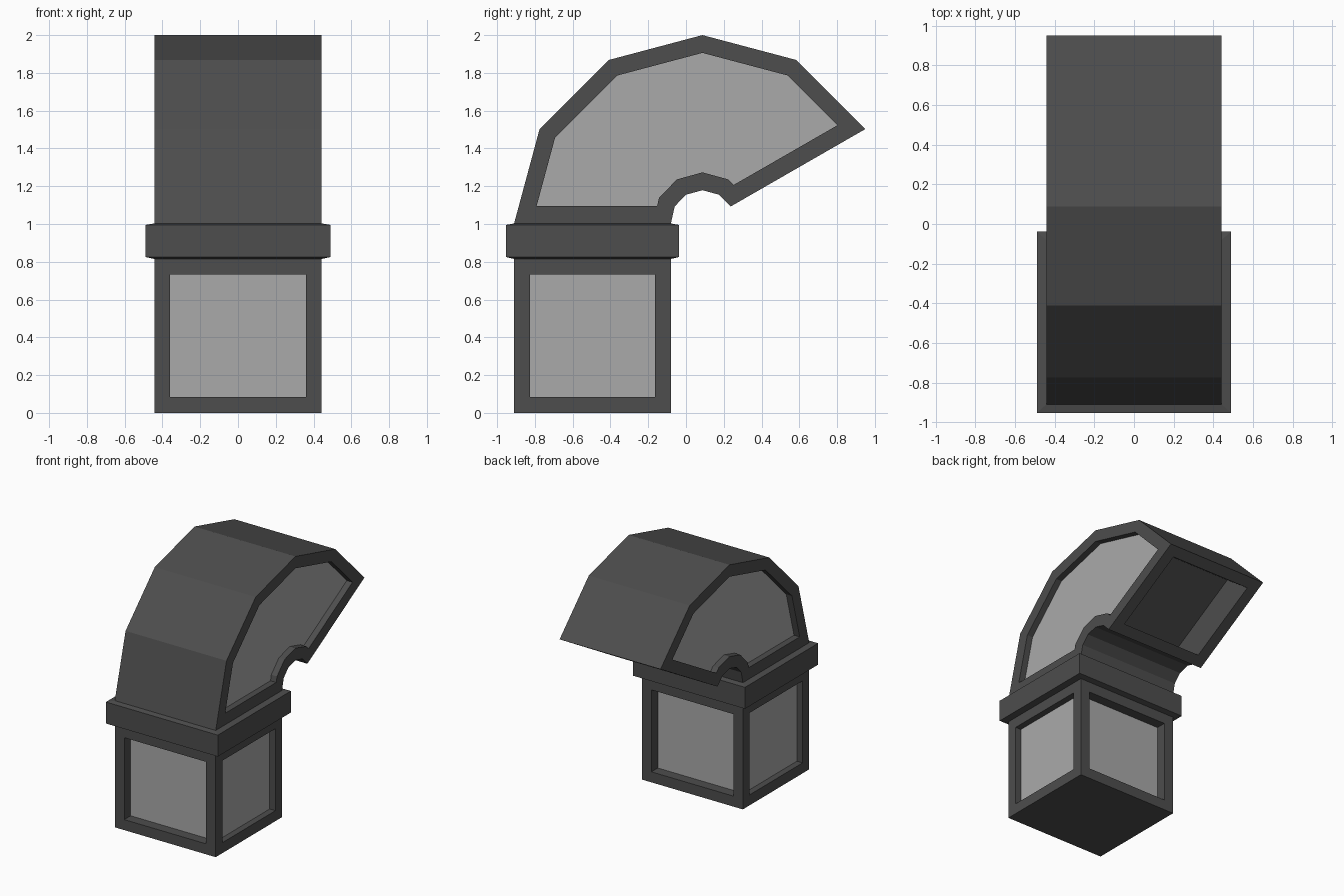
import bpy, bmesh
from mathutils import Vector

if "Cube" in bpy.data.objects:
    bpy.data.objects.remove(bpy.data.objects["Cube"])


def material(name, v):
    m = bpy.data.materials.new(name)
    m.diffuse_color = (v, v, v, 1)
    m.use_nodes = True
    m.node_tree.nodes["Principled BSDF"].inputs["Base Color"].default_value = m.diffuse_color
    return m


frame_mat = material("dark_frame", 0.075)
panel_mat = material("grey_panel", 0.4)


def finish(bm, name):
    me = bpy.data.meshes.new(name)
    bm.to_mesh(me)
    bm.free()
    me.materials.append(frame_mat)
    me.materials.append(panel_mat)
    ob = bpy.data.objects.new(name, me)
    bpy.context.collection.objects.link(ob)
    return ob


def face_towards(bm, *d):
    """Face whose normal points most nearly along d."""
    bm.normal_update()
    return max(bm.faces, key=lambda f: f.normal.dot(Vector(d).normalized()))


def recess(bm, f, border, depth, mat=1):
    """Sink a bordered panel with straight walls into one face."""
    bmesh.ops.inset_individual(bm, faces=[f], thickness=border, use_even_offset=True)
    bmesh.ops.inset_individual(bm, faces=[f], thickness=0, depth=-depth)
    f.material_index = mat


def extrude_profile(pts, half):
    """Prism along x from a (y, z) outline."""
    bm = bmesh.new()
    rings = [[bm.verts.new((x, y, z)) for y, z in pts] for x in (-half, half)]
    bm.faces.new(rings[0])
    bm.faces.new(rings[1])
    n = len(pts)
    for i in range(n):
        j = (i + 1) % n
        bm.faces.new((rings[0][i], rings[0][j], rings[1][j], rings[1][i]))
    bmesh.ops.recalc_face_normals(bm, faces=bm.faces[:])
    return bm


CY = -0.495  # centre of the duct's square footprint
HALF = 0.442

# Base box with a recessed panel on each side
bm = extrude_profile([(-0.91, 0), (-0.08, 0), (-0.08, 0.815), (-0.91, 0.815)], HALF)
bmesh.ops.delete(bm, geom=[face_towards(bm, 0, 0, 1)], context='FACES_ONLY')
sides = [(face_towards(bm, s, 0, 0), 0.05) for s in (-1, 1)]
sides += [(face_towards(bm, 0, s, 0), 0.08) for s in (-1, 1)]
for f, depth in sides:
    recess(bm, f, 0.083, depth)
finish(bm, "base_box")

# Collar band: stacked rectangular loops, slightly sloped top and bottom
bm = bmesh.new()
loops = []
for hx, hy, z in ((HALF, 0.415, 0.815), (0.49, 0.457, 0.825),
                  (0.49, 0.457, 0.995), (HALF, 0.415, 1.003)):
    loops.append([bm.verts.new((sx * hx, CY + sy * hy, z))
                  for sx, sy in ((-1, -1), (1, -1), (1, 1), (-1, 1))])
for a, b in zip(loops, loops[1:]):
    for i in range(4):
        j = (i + 1) % 4
        bm.faces.new((a[i], a[j], b[j], b[i]))
finish(bm, "collar")

# Curved hood with side panels and a deep angled mouth
hood = [(-0.91, 1.003), (-0.775, 1.503), (-0.41, 1.868), (0.087, 2.0),
        (0.585, 1.868), (0.95, 1.503), (0.237, 1.093), (0.175, 1.155),
        (0.087, 1.179), (0, 1.155), (-0.06, 1.093), (-0.08, 1.003)]
bm = extrude_profile(hood, HALF)
bmesh.ops.delete(bm, geom=[face_towards(bm, 0, 0, -1)], context='FACES_ONLY')
mouth = face_towards(bm, 0, 0.5, -0.866)
for f in [face_towards(bm, s, 0, 0) for s in (-1, 1)]:
    recess(bm, f, 0.091, 0.05)
recess(bm, mouth, 0.088, 0.26, 0)
# The mouth cavity leans inward, following the bend of the duct
bmesh.ops.translate(bm, verts=mouth.verts[:], vec=(0, -0.1, -0.058))
finish(bm, "hood")
